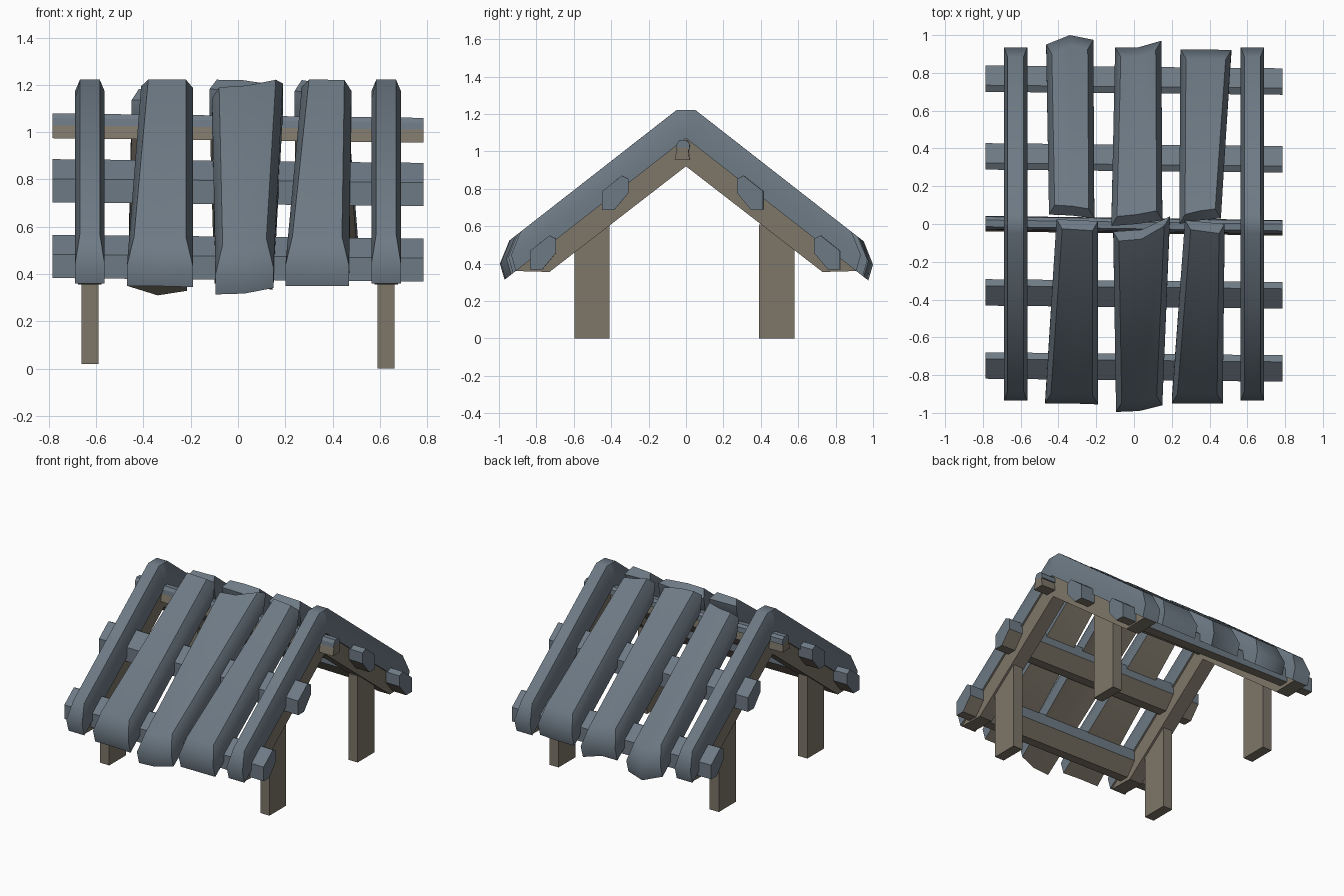
import bpy, bmesh, math

if "Cube" in bpy.data.objects:
    bpy.data.objects.remove(bpy.data.objects["Cube"])

def mat(name, c):
    m = bpy.data.materials.new(name)
    m.diffuse_color = (*c, 1)
    m.use_nodes = True
    m.node_tree.nodes["Principled BSDF"].inputs["Base Color"].default_value = m.diffuse_color
    return m

SLATE = mat("slate blue", (0.155, 0.195, 0.235))
WOOD = mat("grey brown wood", (0.205, 0.18, 0.14))

def finish(name, bm, mats, smooth=False, rule=None):
    bmesh.ops.recalc_face_normals(bm, faces=bm.faces)
    bm.normal_update()
    if rule:
        for f in bm.faces:
            f.material_index = 1 if rule(f) else 0
    me = bpy.data.meshes.new(name)
    bm.to_mesh(me)
    bm.free()
    for m in mats:
        me.materials.append(m)
    ob = bpy.data.objects.new(name, me)
    bpy.context.collection.objects.link(ob)
    if smooth:
        bpy.ops.object.select_all(action='DESELECT')
        ob.select_set(True)
        bpy.context.view_layer.objects.active = ob
        bpy.ops.object.shade_smooth_by_angle(angle=math.radians(50))
    return ob

def board(name, side, eave_x, ridge_x, eave_y, ridge_y, bevel=0.02, mitre=False):
    """Sloping rounded board. y runs outward from the ridge; side is -1 front, +1 back.
    eave_y / ridge_y give the end position at left, middle and right."""
    bm = bmesh.new()
    MID, TOP = 0.105, 0.19

    def ring(xr, ys, sign, flat=False):
        x0, x1 = xr
        xm = (x0 + x1) / 2
        pts = [(x0, 0, 0), (x0, MID, 0), (x0 + bevel, TOP, 0), (xm, TOP, 1), (x1 - bevel, TOP, 2),
               (x1, MID, 2), (x1, 0, 2), (xm, 0, 1), (xm, MID, 1)]
        out = []
        for x, v, i in pts:
            inset = 0 if flat else {0: 0.025, MID: 0, TOP: 0.05}[v]
            y = ys[i] - sign * inset
            z = min(1.07 - 0.78 * y + v, 1.222)
            out.append(bm.verts.new((x, side * y, z)))
        return out

    rings = [ring(eave_x, eave_y, 1)]
    if mitre:
        rings.append(ring(ridge_x, (0.048,) * 3, 0, True))
    rings.append(ring(ridge_x, ridge_y, -1, mitre))
    for a, b in zip(rings, rings[1:]):
        for i in range(8):
            j = (i + 1) % 8
            bm.faces.new((a[i], a[j], b[j], b[i]))
    for r in (rings[0], rings[-1]):
        for q in ((0, 1, 8, 7), (7, 8, 5, 6), (1, 2, 3, 8), (8, 3, 4, 5)):
            bm.faces.new([r[k] for k in q])
    finish(name, bm, [SLATE, WOOD], True,
           lambda f: f.normal.z < -0.5 and abs(f.normal.x) < 0.5)

def prism(name, pts, x0, x1, mats, yaw=0, drop=0, rule=None, smooth=False):
    """(y, z) outline extruded along x; yaw and drop skew it slightly."""
    bm = bmesh.new()
    ends = [[bm.verts.new((x, y + yaw * x, z + drop * x)) for y, z in pts] for x in (x0, x1)]
    n = len(pts)
    for i in range(n):
        j = (i + 1) % n
        bm.faces.new((ends[0][i], ends[0][j], ends[1][j], ends[1][i]))
    bm.faces.new(ends[0])
    bm.faces.new(ends[1])
    finish(name, bm, mats, smooth, rule)

# Roof planks: end positions left, middle, right
board("front_plank_left", -1, (-0.47, -0.19), (-0.41, -0.19), (0.95, 0.95, 0.955), (-0.025, -0.02, -0.015), 0.03)
board("front_plank_middle", -1, (-0.095, 0.15), (-0.11, 0.19), (0.995, 0.99, 0.96), (0.04, 0.03, -0.04), 0.03)
board("front_plank_right", -1, (0.20, 0.47), (0.27, 0.48), (0.95, 0.95, 0.95), (-0.02, -0.01, 0.0), 0.03)
board("back_plank_left", 1, (-0.465, -0.215), (-0.45, -0.21), (0.95, 1.0, 0.975), (0.05, 0.045, 0.03), 0.03)
board("back_plank_middle", 1, (-0.10, 0.145), (-0.12, 0.15), (0.935, 0.935, 0.97), (-0.01, 0.0, 0.02), 0.03)
board("back_plank_right", 1, (0.245, 0.515), (0.24, 0.46), (0.925, 0.925, 0.92), (0.0, 0.02, 0.03), 0.03)

# Gable rafters: rounded slate cap over a wooden chevron
RAFTER = [(0, 0.92), (0.73, 0.355), (0.91, 0.36), (0, 1.09), (-0.91, 0.36), (-0.73, 0.355)]
for label, s in (("left", -1), ("right", 1)):
    xr = (s * 0.627 - 0.062, s * 0.627 + 0.062)
    for side, nm in ((-1, "front"), (1, "back")):
        board(f"{nm}_rafter_cap_{label}", side, xr, xr, (0.935,) * 3, (0,) * 3, 0.02, True)
    prism(f"rafter_{label}", RAFTER, s * 0.627 - 0.05, s * 0.627 + 0.05, [WOOD])

# Purlins across the slopes, slate above and wood beneath
SECTION = [(0.07, -0.09), (0.07, 0.01), (-0.035, 0.093), (-0.07, 0.075), (-0.07, 0.0), (0.005, -0.09)]
for nm, side, y, z in (("front_upper", -1, -0.37, 0.785), ("back_upper", 1, 0.35, 0.785),
                       ("front_lower", -1, -0.757, 0.465), ("back_lower", 1, 0.762, 0.465)):
    prism(nm + "_purlin", [(y + side * d, z + h) for d, h in SECTION], -0.785, 0.785,
          [SLATE, WOOD], -0.01, -0.01, lambda f: f.normal.z < -0.3)

# Ridge beam: wooden lower part and slate top
prism("ridge_beam", [(-0.05, 0.965), (0.03, 0.965), (0.022, 1.03), (-0.035, 1.03)],
      -0.785, 0.785, [WOOD], -0.014, -0.012)
prism("ridge_beam_cap", [(-0.042, 1.02), (0.032, 1.02), (0.028, 1.055), (0.01, 1.07), (-0.025, 1.07), (-0.038, 1.05)],
      -0.785, 0.785, [SLATE], -0.014, -0.012)

# Legs
for label, s, z in (("left", -1, 0.02), ("right", 1, 0.0)):
    for nm, y0, y1 in (("front", -0.595, -0.41), ("back", 0.39, 0.58)):
        prism(f"{nm}_leg_{label}", [(y0, z), (y1, z), (y1, 0.61), (y0, 0.61)],
              s * 0.627 - 0.036, s * 0.627 + 0.036, [WOOD])
